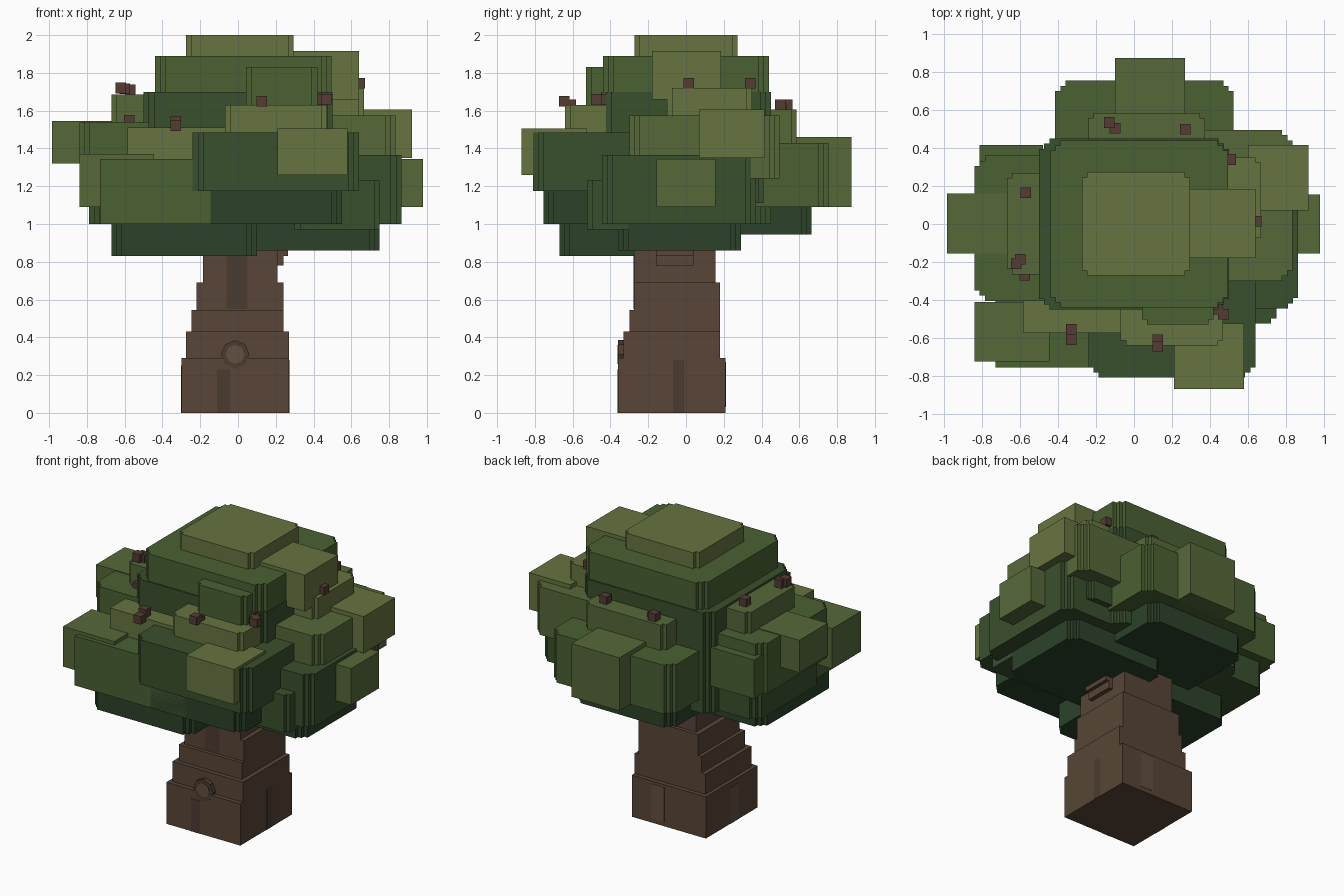
import bpy, bmesh, math

STEP = 0.027


def material(name, rgb):
    m = bpy.data.materials.new(name)
    m.diffuse_color = (*rgb, 1)
    return m


DEEP = material("deep_green", (0.025, 0.055, 0.022))
DARK = material("dark_green", (0.042, 0.080, 0.026))
MID = material("mid_green", (0.068, 0.120, 0.032))
SOFT = material("soft_green", (0.095, 0.140, 0.042))
LIGHT = material("light_green", (0.135, 0.175, 0.052))
BARK = material("bark", (0.098, 0.060, 0.038))
BARK_DARK = material("bark_dark", (0.070, 0.045, 0.030))
BARK_PALE = material("bark_pale", (0.125, 0.080, 0.052))
TWIG = material("twig_brown", (0.090, 0.045, 0.033))


def corner(n):
    """Staircase from one side of a corner to the other, in step units."""
    pts = [(0, n)]
    for i in range(1, n + 1):
        pts += [(i, n - i + 1), (i, n - i)]
    return pts


def block(name, mat, x0, x1, y0, y1, z0, z1, steps=0):
    """Box whose four upright edges are cut into small voxel steps."""
    c = [(a * STEP, b * STEP) for a, b in corner(steps)]
    r = c[::-1]
    outline = [(x0 + a, y0 + b) for a, b in c]
    outline += [(x1 - a, y0 + b) for a, b in r]
    outline += [(x1 - a, y1 - b) for a, b in c]
    outline += [(x0 + a, y1 - b) for a, b in r]
    bm = bmesh.new()
    face = bm.faces.new([bm.verts.new((x, y, z0)) for x, y in outline])
    top = bmesh.ops.extrude_face_region(bm, geom=[face])
    for v in top["geom"]:
        if isinstance(v, bmesh.types.BMVert):
            v.co.z = z1
    bmesh.ops.recalc_face_normals(bm, faces=bm.faces)
    me = bpy.data.meshes.new(name)
    bm.to_mesh(me)
    bm.free()
    me.materials.append(mat)
    ob = bpy.data.objects.new(name, me)
    bpy.context.collection.objects.link(ob)
    return ob


# Trunk, narrowing upward
block("trunk_base", BARK, -0.30, 0.27, -0.36, 0.21, 0, 0.29)
block("trunk_second", BARK, -0.275, 0.27, -0.33, 0.18, 0.29, 0.43)
block("trunk_third", BARK, -0.245, 0.24, -0.30, 0.18, 0.43, 0.545)
block("trunk_fourth", BARK, -0.22, 0.24, -0.275, 0.18, 0.545, 0.69)
block("trunk_top", BARK, -0.185, 0.21, -0.275, 0.155, 0.69, 1.0)
block("branch_stub_low", BARK, 0.15, 0.24, -0.16, 0.04, 0.78, 0.83)
block("branch_stub_high", BARK, 0.15, 0.265, -0.16, 0.04, 0.83, 0.90)

# Bark streaks and knot, nearly flush with the trunk
block("bark_streak_front", BARK_DARK, -0.11, -0.04, -0.362, -0.35, 0, 0.23)
block("bark_streak_front_high", BARK_DARK, -0.06, 0.05, -0.277, -0.27, 0.55, 0.83)
block("bark_streak_right", BARK_DARK, 0.265, 0.272, -0.07, -0.01, 0.0, 0.28)
block("bark_streak_back", BARK_PALE, 0.02, 0.12, 0.205, 0.212, 0.03, 0.27)
block("bark_streak_left", BARK_PALE, -0.302, -0.295, -0.15, -0.06, 0.0, 0.25)
for name, mat, radius, y in (("knot_ring", BARK_DARK, 0.075, -0.361),
                             ("knot_centre", BARK_PALE, 0.05, -0.363)):
    bpy.ops.mesh.primitive_cylinder_add(vertices=8, radius=radius, depth=0.03,
                                        location=(-0.015, y + 0.015, 0.31),
                                        rotation=(math.pi / 2, 0, 0))
    bpy.context.object.name = name
    bpy.context.object.data.materials.append(mat)

# Lower canopy
block("under_left", DEEP, -0.67, 0.10, -0.67, 0.12, 0.83, 1.15, 2)
block("under_right", DEEP, 0.0, 0.75, -0.36, 0.29, 0.86, 1.15, 2)
block("under_back", DEEP, -0.35, 0.40, 0.0, 0.665, 0.945, 1.20, 2)
block("under_front", DEEP, -0.20, 0.55, -0.755, -0.10, 1.0, 1.22, 2)
block("low_left", DARK, -0.79, -0.10, -0.36, 0.35, 1.0, 1.30, 2)
block("low_right", DARK, 0.10, 0.865, -0.445, 0.37, 1.0, 1.365, 2)
block("low_right_front", DARK, 0.30, 0.75, -0.525, -0.10, 0.97, 1.23, 1)
block("low_right_back", DARK, 0.25, 0.70, 0.0, 0.41, 1.11, 1.35, 1)
block("low_front_left", MID, -0.73, 0.125, -0.755, -0.10, 1.0, 1.345, 0)
block("low_right_tuft", SOFT, 0.62, 0.98, -0.155, 0.155, 1.09, 1.345)
block("low_left_front_tuft", SOFT, -0.84, -0.445, -0.725, -0.41, 1.09, 1.37)

# Middle canopy
block("canopy_core", DARK, -0.50, 0.50, -0.45, 0.45, 1.0, 1.70, 2)
block("mid_front", DARK, -0.24, 0.64, -0.81, -0.10, 1.175, 1.485, 2)
block("mid_front_tuft", LIGHT, 0.21, 0.58, -0.87, -0.525, 1.26, 1.505)
block("mid_right", SOFT, 0.15, 0.835, -0.30, 0.495, 1.24, 1.575, 2)
block("mid_right_tuft", LIGHT, 0.60, 0.92, 0.07, 0.415, 1.35, 1.605)
block("mid_back", MID, -0.415, 0.525, 0.10, 0.755, 1.09, 1.43, 2)
block("mid_back_tuft", SOFT, -0.10, 0.27, 0.50, 0.875, 1.09, 1.46)
block("mid_left", MID, -0.84, -0.15, -0.405, 0.36, 1.19, 1.54, 2)
block("mid_left_tuft", SOFT, -0.985, -0.65, -0.155, 0.16, 1.32, 1.545)
block("mid_left_back_tuft", MID, -0.815, -0.48, 0.10, 0.415, 1.19, 1.46)

# Upper canopy
block("high_front_left", LIGHT, -0.585, -0.05, -0.575, -0.15, 1.28, 1.51)
block("high_front", LIGHT, -0.07, 0.47, -0.64, -0.20, 1.45, 1.63, 1)
block("high_back", SOFT, -0.24, 0.375, 0.15, 0.585, 1.40, 1.605, 1)
block("high_left", SOFT, -0.67, -0.20, -0.265, 0.27, 1.50, 1.685, 1)
block("high_right", LIGHT, 0.20, 0.668, -0.10, 0.35, 1.50, 1.72, 1)
block("high_front_tuft", MID, 0.042, 0.42, -0.53, -0.20, 1.60, 1.83, 1)
block("crown", MID, -0.44, 0.495, -0.44, 0.44, 1.66, 1.89, 2)
block("crown_right_tuft", LIGHT, 0.25, 0.64, -0.18, 0.185, 1.66, 1.915)
block("crown_cap", LIGHT, -0.275, 0.295, -0.272, 0.273, 1.85, 2.0, 1)

# Small twigs poking out of the leaves
twigs = [(-0.13, 0.535, 1.63), (-0.10, 0.505, 1.61), (0.27, 0.50, 1.63),
         (0.51, 0.34, 1.745), (0.645, 0.015, 1.745), (-0.57, 0.165, 1.71),
         (-0.60, -0.185, 1.715), (-0.62, -0.21, 1.72), (-0.575, -0.27, 1.55),
         (-0.33, -0.555, 1.545), (-0.33, -0.61, 1.52), (0.125, -0.61, 1.63),
         (0.125, -0.645, 1.65), (0.44, -0.45, 1.66), (0.47, -0.475, 1.66)]
for i, (x, y, z) in enumerate(twigs):
    h = 0.028
    block(f"twig_{i + 1}", TWIG, x - h, x + h, y - h, y + h, z - h, z + h)
